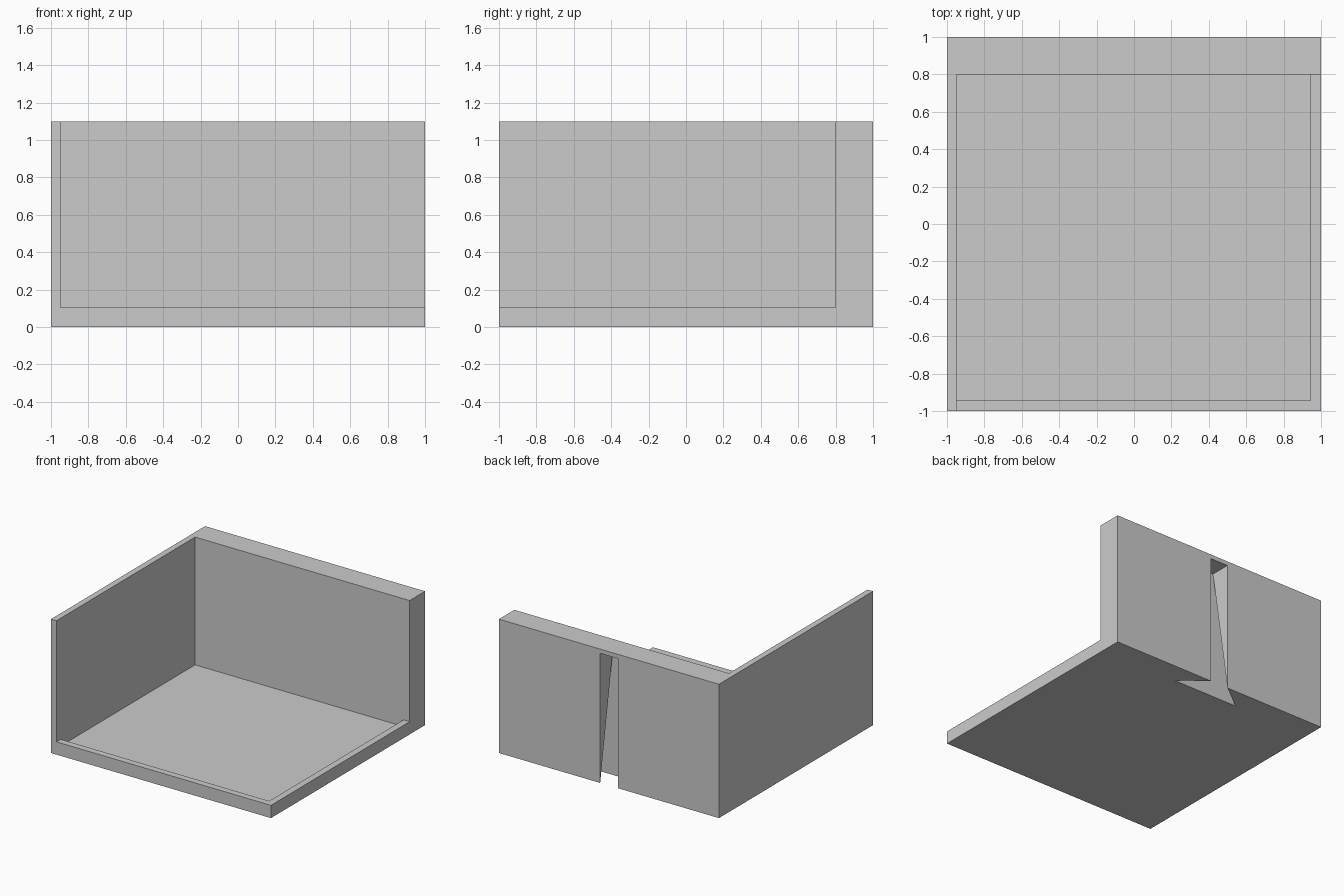
import bpy
import bmesh

old = bpy.data.objects.get("Cube")
if old:
    bpy.data.objects.remove(old, do_unlink=True)

HEIGHT = 1.1
WALL = -0.95          # inner face of the thin side wall
BACK = 0.8            # inner face of the thick back wall
LIP = 0.945           # inner edge of the low rim
RIM_TOP, FLOOR_TOP = 0.105, 0.05

grey = bpy.data.materials.new("light_grey")
grey.use_nodes = True
grey.diffuse_color = (0.6, 0.6, 0.6, 1)
grey.node_tree.nodes["Principled BSDF"].inputs["Base Color"].default_value = grey.diffuse_color


def make_object(name, bm):
    bmesh.ops.recalc_face_normals(bm, faces=bm.faces)
    mesh = bpy.data.meshes.new(name)
    bm.to_mesh(mesh)
    bm.free()
    mesh.materials.append(grey)
    obj = bpy.data.objects.new(name, mesh)
    bpy.context.collection.objects.link(obj)
    return obj


def box(name, low, high):
    bm = bmesh.new()
    bmesh.ops.create_cube(bm, size=1)
    for v in bm.verts:
        v.co = [lo + (c + 0.5) * (hi - lo) for c, lo, hi in zip(v.co, low, high)]
    return make_object(name, bm)


def dovetail(name, mouth, root, depth, top):
    """Slot whose undercut fades from full width at the bottom to none at the top."""
    bm = bmesh.new()
    rings = []
    for z, w in ((-0.05, root), (0, root), (top, mouth)):
        section = [(-mouth, 1.05), (-mouth, 1), (-w, 1 - depth),
                   (w, 1 - depth), (mouth, 1), (mouth, 1.05)]
        rings.append([bm.verts.new((x, y, z)) for x, y in section])
    for lower, upper in zip(rings, rings[1:]):
        for i in range(6):
            j = (i + 1) % 6
            a, b, c, d = lower[i], lower[j], upper[j], upper[i]
            if upper is rings[2] and i == 1:        # creased flanks
                quads = [(a, b, c), (a, c, d)]
            elif upper is rings[2] and i == 3:
                quads = [(a, b, d), (b, c, d)]
            else:
                quads = [(a, b, c, d)]
            for face in quads:
                bm.faces.new(face)
    bm.faces.new(rings[0])
    bm.faces.new(rings[2])
    return make_object(name, bm)


# Solid block, hollowed to leave floor, rim, side wall and back wall
body = box("corner_tray", (-1, -1, 0), (1, 1, HEIGHT))
cutters = [
    box("open_space_cutter", (WALL, -1.2, RIM_TOP), (1.2, BACK, 1.3)),
    box("floor_recess_cutter", (WALL, -LIP, FLOOR_TOP), (LIP, BACK, 0.5)),
    dovetail("hanging_slot_cutter", 0.08, 0.3, 0.17, 1.065),
]
for cutter in cutters:
    cut = body.modifiers.new(cutter.name, "BOOLEAN")
    cut.operation = "DIFFERENCE"
    cut.solver = "EXACT"
    cut.object = cutter
    cutter.hide_render = True

# Bake the cuts, then drop the helpers
bpy.context.view_layer.update()
result = bpy.data.meshes.new_from_object(body.evaluated_get(bpy.context.evaluated_depsgraph_get()))
body.modifiers.clear()
body.data = result
for cutter in cutters:
    bpy.data.objects.remove(cutter, do_unlink=True)
